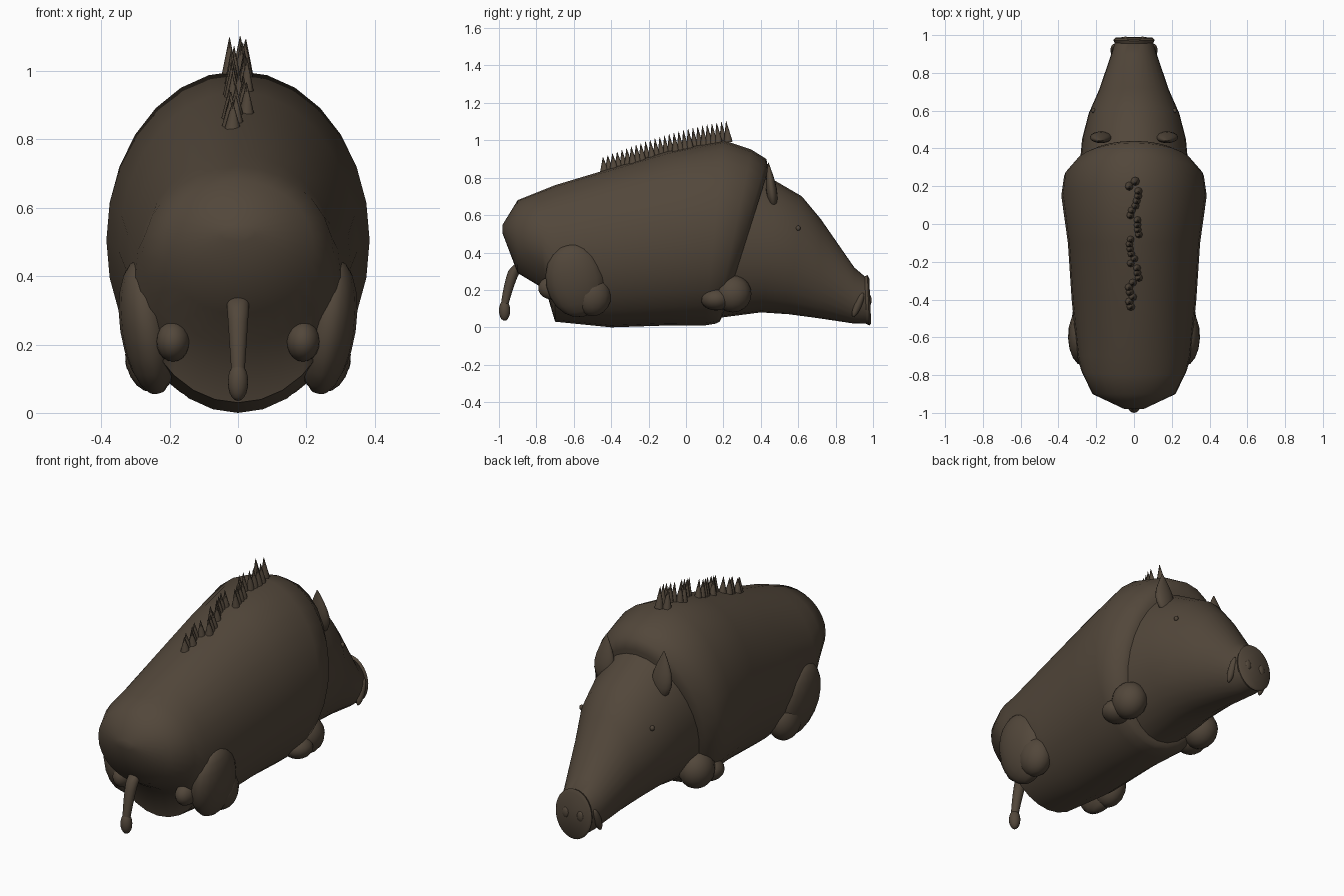
import bpy, bmesh, math, random
from mathutils import Matrix, Vector

cube = bpy.data.objects.get("Cube")
if cube:
    bpy.data.objects.remove(cube, do_unlink=True)

hide = bpy.data.materials.new("dark brown hide")
hide.use_nodes = True
colour = (.085, .063, .043, 1)
hide.diffuse_color = colour
hide.node_tree.nodes["Principled BSDF"].inputs["Base Color"].default_value = colour


def finish(name, bm):
    """Turn a finished bmesh into a smooth shaded object with the hide material."""
    bmesh.ops.recalc_face_normals(bm, faces=bm.faces[:])
    mesh = bpy.data.meshes.new(name)
    bm.to_mesh(mesh)
    bm.free()
    mesh.materials.append(hide)
    part = bpy.data.objects.new(name, mesh)
    bpy.context.collection.objects.link(part)
    bpy.ops.object.select_all(action='DESELECT')
    part.select_set(True)
    bpy.context.view_layer.objects.active = part
    bpy.ops.object.shade_smooth_by_angle(angle=math.radians(50))


def loft(name, rings, sides=28, x=0):
    """Skin ellipses, each given as upper y and z, lower y and z, and half width."""
    bm = bmesh.new()
    loops = []
    for upper_y, upper_z, lower_y, lower_z, half_width in rings:
        upper = Vector((x, upper_y, upper_z))
        lower = Vector((x, lower_y, lower_z))
        middle = (upper + lower) / 2
        height = (upper - lower) / 2
        across = Vector((half_width, 0, 0))
        loop = []
        for i in range(sides):
            turn = math.tau * i / sides
            point = middle + height * math.cos(turn) + across * math.sin(turn)
            loop.append(bm.verts.new(point))
        loops.append(loop)
    for near, far in zip(loops, loops[1:]):
        for i in range(sides):
            bm.faces.new((near[i - 1], near[i], far[i], far[i - 1]))
    bm.faces.new(loops[0])
    bm.faces.new(loops[-1])
    finish(name, bm)


def blob(name, centre, radii, lean=0, tilt=0):
    """Add a stretched sphere that leans sideways and tilts lengthways."""
    bm = bmesh.new()
    bmesh.ops.create_uvsphere(bm, u_segments=16, v_segments=10, radius=1)
    placement = Matrix.Translation(centre)
    placement @= Matrix.Rotation(lean, 4, 'Y')
    placement @= Matrix.Rotation(tilt, 4, 'X')
    bm.transform(placement @ Matrix.Diagonal(radii).to_4x4())
    finish(name, bm)


def steps(count):
    """Give evenly spaced fractions from zero to one."""
    return [i / (count - 1) for i in range(count)]


# Trunk, ending in a shoulder rim that slopes over the head
loft("body", [
    (-.98, .55, -.98, .5, .05),
    (-.9, .68, -.9, .29, .22),
    (-.8, .72, -.75, .2, .28),
    (-.7, .76, -.7, .03, .3),
    (-.4, .85, -.4, 0, .33),
    (-.1, .94, -.1, .01, .35),
    (.2, 1, .1, .01, .385),
    (.35, .95, .16, .02, .37),
    (.43, .9, .18, .03, .32),
    (.44, .84, .19, .05, .29)])

# Wedge head
loft("head", [
    (.4, .83, .17, .05, .29),
    (.5, .77, .4, .08, .275),
    (.62, .7, .55, .07, .24),
    (.72, .58, .7, .05, .185),
    (.9, .32, .9, .02, .12),
    (.97, .26, .97, .02, .1)])

# Round flat snout
loft("snout_plate", [
    (.95, .27, .96, .02, .1),
    (.97, .28, .98, .01, .11),
    (.98, .26, .99, .02, .1)])

# Ear outline: broad low down, drawn to a point at the top
ear_rings = []
for t in steps(8):
    width = .004 + .055 * math.sin(math.pi * t ** .7)
    depth = width / 2
    y = .47 - .03 * t
    z = .63 + t / 4
    ear_rings.append((y + depth, z, y - depth, z, width))

# Paired features, mirrored across the middle
for side, sign in (("left", 1), ("right", -1)):
    loft(side + "_ear", ear_rings, sides=16, x=sign * .175)
    blob(side + "_nostril", (sign * .045, .98, .145), (.02, .012, .03))
    blob(side + "_eye", (sign * .215, .6, .53), (.012, .012, .014))
    blob(side + "_tusk", (sign * .105, .92, .12), (.02, .02, .07), tilt=-.4)
    blob(side + "_thigh", (sign * .265, -.59, .25), (.08, .16, .2), sign * .15, .2)
    blob(side + "_hind_foot", (sign * .25, -.5, .17), (.08, .1, .11))
    blob(side + "_hind_heel", (sign * .19, -.72, .21), (.05, .07, .06))
    blob(side + "_front_knee", (sign * .24, .25, .18), (.09, .1, .1))
    blob(side + "_front_foot", (sign * .25, .16, .15), (.08, .08, .06))

# Tail curving back and hanging down, with a tuft at its end
tail_rings = []
for t in steps(7):
    radius = .035 - .015 * t
    y = -.88 - .09 * math.sqrt(t)
    z = .34 - .22 * t
    tail_rings.append((y + radius, z, y - radius, z, radius))
loft("tail", tail_rings, sides=14)
blob("tail_tuft", (0, -.97, .09), (.03, .03, .055))

# Crest of bristles following the spine
random.seed(4)
bm = bmesh.new()
for t in steps(27):
    height = .08 + .04 * math.sin(math.pi * t * .7)
    base = Vector((random.uniform(-.03, .03), -.44 + .66 * t, .83 + .16 * t))
    placement = Matrix.Translation(base + Vector((0, 0, height / 2)))
    placement @= Matrix.Rotation(.1, 4, 'X')
    bmesh.ops.create_cone(bm, cap_ends=True, segments=8, radius1=.024, radius2=.001,
                          depth=height, matrix=placement)
finish("spine_bristles", bm)
